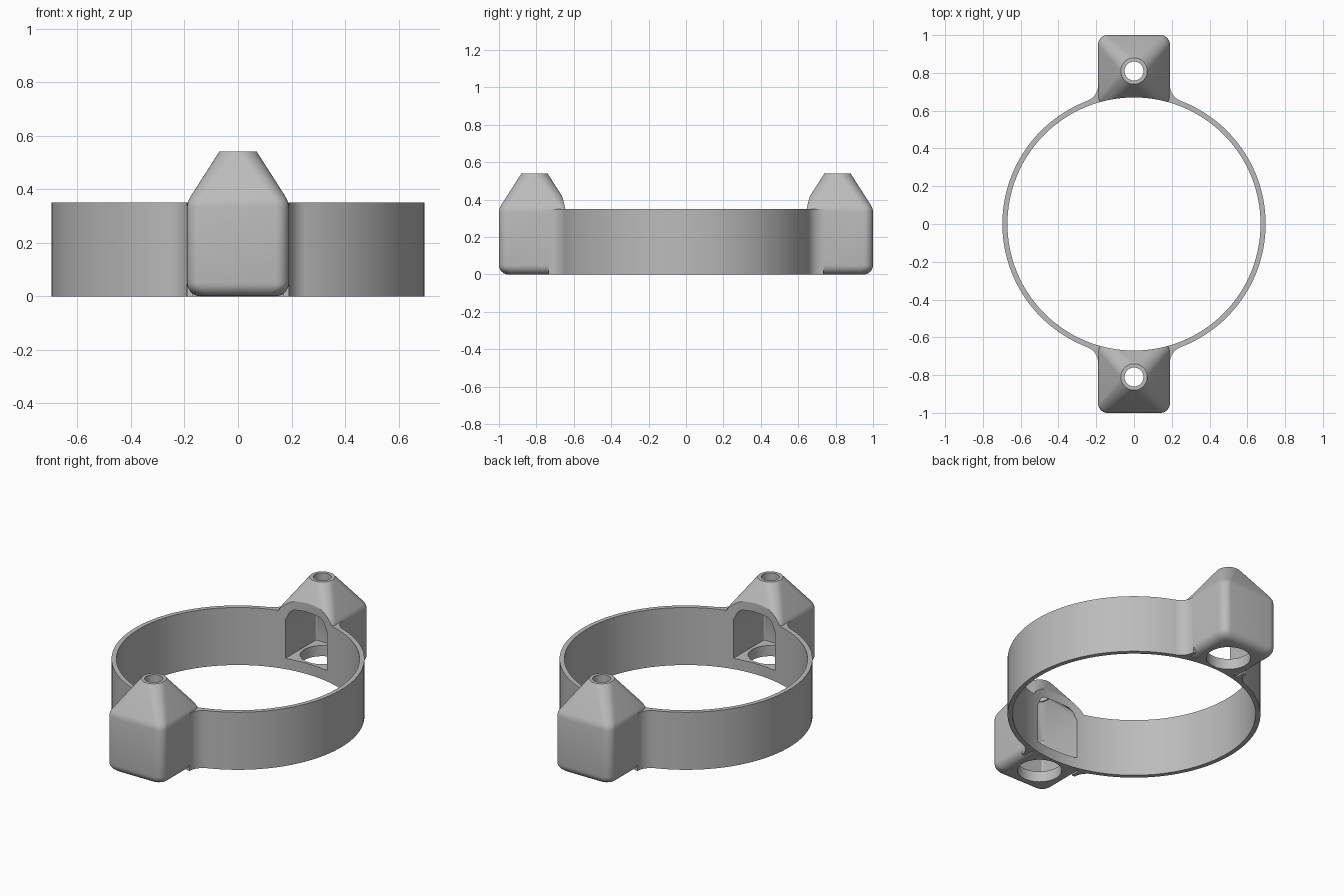
import bpy, bmesh, math

cube = bpy.data.objects.get("Cube")
if cube:
    bpy.data.objects.remove(cube, do_unlink=True)

R_OUT, R_IN, H = 0.697, 0.67, 0.35     # ring radii and height
HALF, CY = 0.19, 0.81                  # housing half width and centre distance

grey = bpy.data.materials.new("plain grey")
grey.use_nodes = True
grey.diffuse_color = (0.5, 0.5, 0.5, 1)
grey.node_tree.nodes["Principled BSDF"].inputs["Base Color"].default_value = (0.5, 0.5, 0.5, 1)


def loft(name, sections):
    """Closed solid through stacked outlines: lists of 3D points of equal length."""
    bm = bmesh.new()
    rings = [[bm.verts.new(p) for p in s] for s in sections]
    n = len(rings[0])
    for a, b in zip(rings, rings[1:]):
        for i in range(n):
            j = (i + 1) % n
            bm.faces.new((a[i], a[j], b[j], b[i]))
    bm.faces.new(rings[0][::-1])
    bm.faces.new(rings[-1])
    bmesh.ops.recalc_face_normals(bm, faces=bm.faces)
    mesh = bpy.data.meshes.new(name)
    bm.to_mesh(mesh)
    bm.free()
    mesh.materials.append(grey)
    obj = bpy.data.objects.new(name, mesh)
    bpy.context.scene.collection.objects.link(obj)
    return obj


def rounded(hx, y0, y1, r, z, side, steps=8):
    """Rounded rectangle outline at height z, on the +y or -y side."""
    pts = []
    corners = ((hx - r, y1 - r), (r - hx, y1 - r), (r - hx, y0 + r), (hx - r, y0 + r))
    for q, (cx, cy) in enumerate(corners):
        for k in range(steps + 1):
            a = math.pi / 2 * (q + k / steps)
            x, y = cx + r * math.cos(a), cy + r * math.sin(a)
            pts.append((x * side, y * side, z))
    return pts


def cylinder(name, r, z0, z1, y=0.0, n=48):
    def circle(z):
        return [(r * math.cos(t * math.tau / n), y + r * math.sin(t * math.tau / n), z)
                for t in range(n)]
    return loft(name, [circle(z0), circle(z1)])


def combine(target, tool, operation):
    mod = target.modifiers.new("combine", 'BOOLEAN')
    mod.operation = operation
    mod.solver = 'EXACT'
    mod.object = tool
    bpy.context.view_layer.objects.active = target
    bpy.ops.object.modifier_apply(modifier=mod.name)
    bpy.data.objects.remove(tool, do_unlink=True)


def housing(side):
    """Rounded box with a tapering roof that ends in a round collar."""
    b = 0.05
    profile = []
    for k in range(7):
        a = math.pi / 2 * k / 6
        profile.append((HALF - b + b * math.sin(a), b - b * math.cos(a), b))
    profile += [(HALF, 0.335, b), (0.187, 0.352, b), (0.18, 0.368, 0.051), (0.07, 0.54, 0.0699)]
    return loft("housing", [rounded(h, CY - h, CY + h, r, z, side) for h, z, r in profile])


def cavity(side):
    """Hollow that opens through the ring wall and narrows under the collar."""
    rows = [(0.14, 0.60, 0.95, 0.01, 0.065), (0.14, 0.60, 0.95, 0.01, 0.30),
            (0.056, 0.755, 0.866, 0.05, 0.47)]
    return loft("cavity", [rounded(*row, side) for row in rows])


def fillet(sx, side, f=0.09):
    """Concave web that blends the housing side into the ring."""
    cx = HALF + f
    cy = math.sqrt((R_OUT + f) ** 2 - cx ** 2)
    end = math.atan2(cy, cx)
    pts = [(cx - f * math.cos(end * k / 10), cy - f * math.sin(end * k / 10)) for k in range(11)]
    pts += [(0.24, 0.638), (0.17, 0.655), (0.17, cy)]
    return loft("fillet", [[(x * sx, y * side, z) for x, y in pts] for z in (0, H)])


# Solid body: disc, housings and webs
body = cylinder("clamp_ring", R_OUT, 0, H, n=144)
for side in (1, -1):
    combine(body, housing(side), 'UNION')
    for sx in (1, -1):
        combine(body, fillet(sx, side), 'UNION')

# Openings: main bore, hollow housings, floor holes and collar holes
combine(body, cylinder("bore", R_IN, -0.1, 0.8, n=144), 'DIFFERENCE')
for side in (1, -1):
    combine(body, cavity(side), 'DIFFERENCE')
    combine(body, cylinder("floor_hole", 0.122, -0.1, 0.1, CY * side), 'DIFFERENCE')
    combine(body, cylinder("collar_hole", 0.05, 0.4, 0.7, CY * side), 'DIFFERENCE')

# Smooth shading with crisp edges
bpy.ops.object.select_all(action='DESELECT')
body.select_set(True)
bpy.context.view_layer.objects.active = body
bpy.ops.object.shade_smooth_by_angle(angle=math.radians(30))
